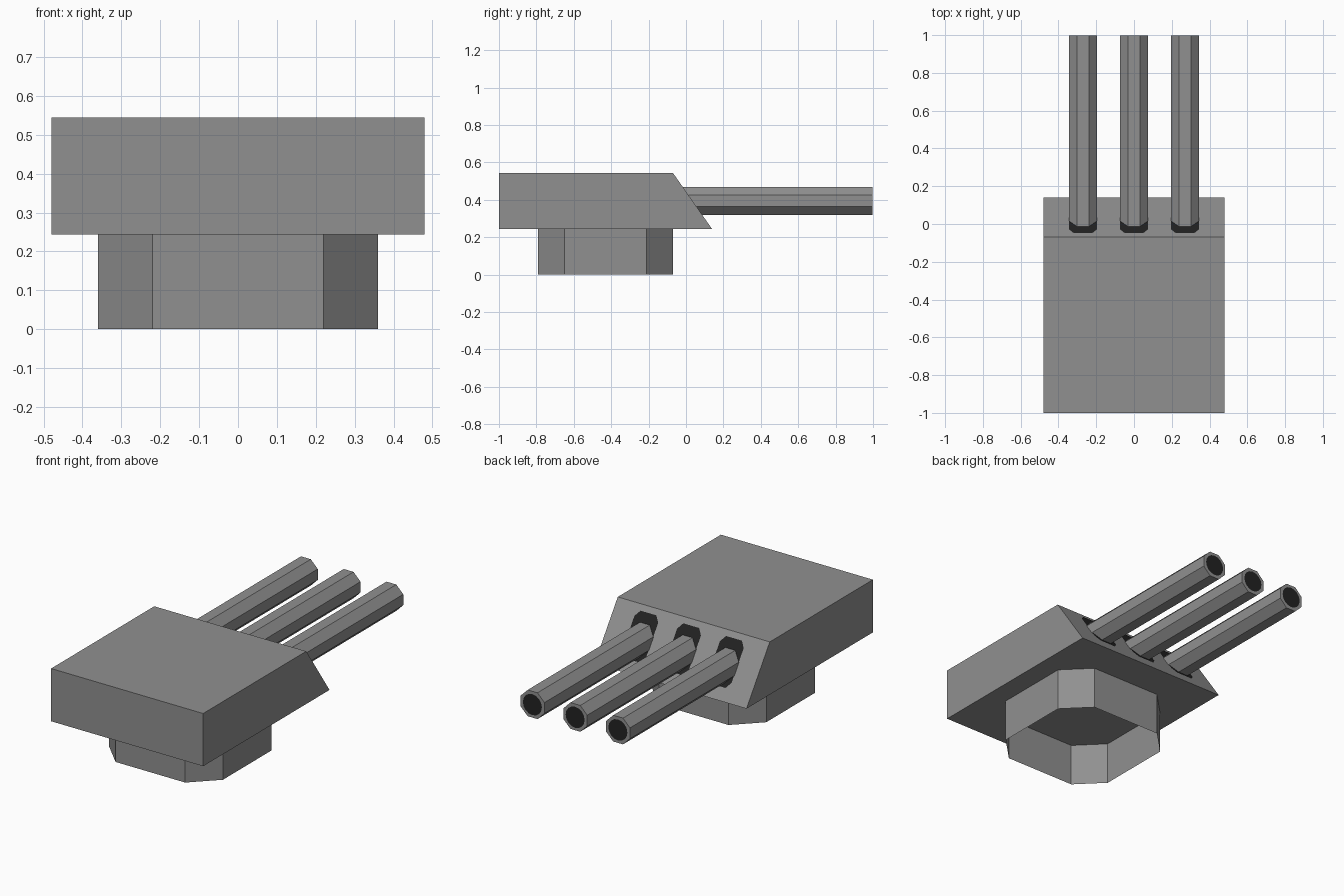
import bpy, math

if "Cube" in bpy.data.objects:
    bpy.data.objects.remove(bpy.data.objects["Cube"])

def material(name, v):
    m = bpy.data.materials.new(name)
    m.diffuse_color = (v, v, v, 1)
    m.use_nodes = True
    m.node_tree.nodes["Principled BSDF"].inputs["Base Color"].default_value = m.diffuse_color
    return m

GREY = material("steel grey", 0.28)
DARK = material("dark opening", 0.016)

def add(name, verts, faces, mat):
    me = bpy.data.meshes.new(name)
    me.from_pydata(verts, [], faces)
    me.materials.append(mat)
    ob = bpy.data.objects.new(name, me)
    bpy.context.collection.objects.link(ob)
    return ob

def loft(a, b, cap_a=True, cap_b=True):
    """Join two matching loops with quads; loops run counter-clockwise seen from the b end."""
    n = len(a)
    faces = [(i, (i + 1) % n, n + (i + 1) % n, n + i) for i in range(n)]
    if cap_a:
        faces.append(tuple(reversed(range(n))))
    if cap_b:
        faces.append(tuple(range(n, 2 * n)))
    return a + b, faces

def chamfered(hx, hy, cx, cy):
    """Rectangle with cut corners, counter-clockwise."""
    return [(hx, -hy + cy), (hx, hy - cy), (hx - cx, hy), (-hx + cx, hy),
            (-hx, hy - cy), (-hx, -hy + cy), (-hx + cx, -hy), (hx - cx, -hy)]

# Housing: side profile (y, z) with sloped rear face, extruded across x
Z0, Z1, Y0, Y1 = 0.243, 0.544, 0.14, -0.07
profile = [(-1, Z0), (Y0, Z0), (Y1, Z1), (-1, Z1)]
add("housing", *loft([(-0.48, y, z) for y, z in profile],
                     [(0.48, y, z) for y, z in profile]), GREY)

# Base collar: open-ended eight-sided tube under the housing
ring = chamfered(0.36, 0.36, 0.14, 0.14)
add("base_collar", *loft([(x, y - 0.43, 0) for x, y in ring],
                         [(x, y - 0.43, Z0) for x, y in ring], False, False), GREY)

# Three barrels with dark muzzles and dark slots in the sloped face
ZB, R = 0.394, 0.075
octagon = chamfered(R, R, 0.044, 0.044)
L = math.hypot(Y0 - Y1, Z1 - Z0)
sy, sz = (Y1 - Y0) / L, (Z1 - Z0) / L      # direction up the slope
ny, nz = sz, -sy                           # outward normal of the slope
for i, cx in enumerate((-0.27, 0, 0.27), 1):
    add(f"barrel_{i}", *loft([(cx - x, -0.05, ZB + z) for x, z in octagon],
                             [(cx - x, 0.998, ZB + z) for x, z in octagon]), GREY)
    disc = [(cx - 0.06 * math.cos(t * math.tau / 16), 1.0, ZB + 0.06 * math.sin(t * math.tau / 16))
            for t in range(16)]
    add(f"muzzle_{i}", disc, [tuple(range(16))], DARK)
    slot = []
    for x, s in chamfered(R, 0.13, 0.025, 0.035):
        d = s + L * 0.55
        slot.append((cx - x, Y0 + sy * d + ny * 0.003, Z0 + sz * d + nz * 0.003))
    add(f"barrel_slot_{i}", slot, [tuple(range(8))], DARK)
